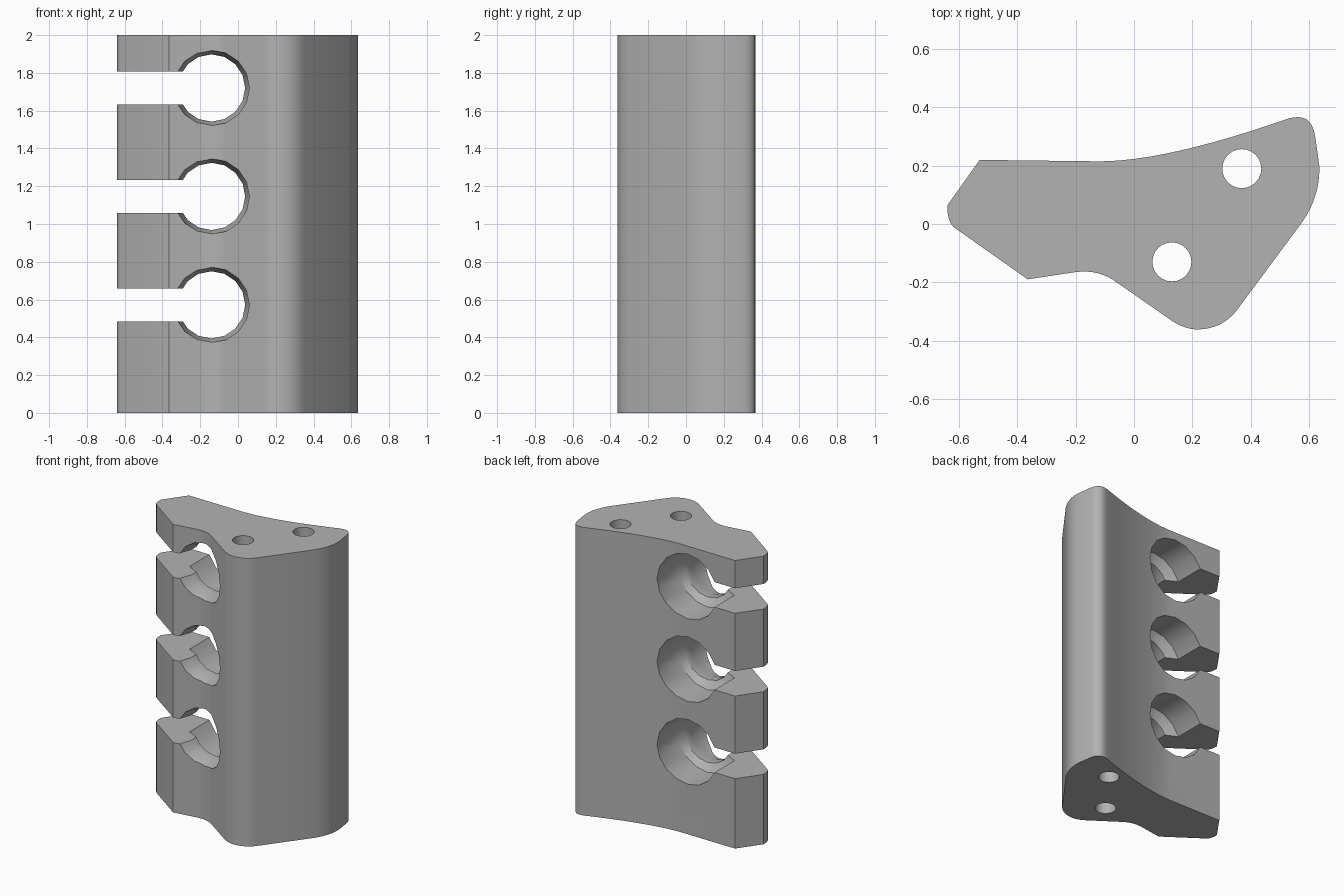
import bpy, bmesh, math
from mathutils import Vector

if "Cube" in bpy.data.objects:
    bpy.data.objects.remove(bpy.data.objects["Cube"])

grey = bpy.data.materials.new("plain_grey")
grey.use_nodes = True
colour = (0.45, 0.45, 0.45, 1)
grey.diffuse_color = colour
grey.node_tree.nodes["Principled BSDF"].inputs["Base Color"].default_value = colour


def loft(name, rings):
    """Skin a stack of equal closed rings and cap both ends."""
    bm = bmesh.new()
    loops = [[bm.verts.new(p) for p in ring] for ring in rings]
    n = len(loops[0])
    for a, b in zip(loops, loops[1:]):
        for i in range(n):
            j = (i + 1) % n
            bm.faces.new((a[i], a[j], b[j], b[i]))
    bm.faces.new(loops[0])
    bm.faces.new(loops[-1])
    bmesh.ops.recalc_face_normals(bm, faces=bm.faces)
    mesh = bpy.data.meshes.new(name)
    bm.to_mesh(mesh)
    bm.free()
    mesh.materials.append(grey)
    obj = bpy.data.objects.new(name, mesh)
    bpy.context.collection.objects.link(obj)
    return obj


def curve(start, control, end, steps=8):
    a, b, c = Vector(start), Vector(control), Vector(end)
    ts = [i / steps for i in range(steps + 1)]
    return [a * (1 - t) ** 2 + b * 2 * t * (1 - t) + c * t * t for t in ts]


def circle(r, sides):
    return [(r * math.cos(math.tau * i / sides), r * math.sin(math.tau * i / sides))
            for i in range(sides)]


# Upright block outline: concave back, rounded ends, notched front
outline = [Vector((-0.53, 0.22))]
outline += curve((-0.12, 0.215), (0.11, 0.215), (0.53, 0.362), 12)
outline += curve((0.53, 0.362), (0.61, 0.385), (0.622, 0.30))[1:]
outline += curve((0.636, 0.20), (0.64, 0.10), (0.58, 0.01))
outline += curve((0.35, -0.30), (0.30, -0.36), (0.22, -0.362))
outline += curve((0.22, -0.362), (0.17, -0.362), (0.12, -0.325))[1:]
outline += curve((-0.06, -0.20), (-0.12, -0.155), (-0.20, -0.165))
outline += [Vector((-0.365, -0.19))]
outline += curve((-0.62, -0.01), (-0.642, 0.01), (-0.64, 0.065), 4)
body = loft("clip_block", [[(p.x, p.y, z) for p in outline] for z in (0, 2)])

cutters = []

# Vertical screw holes
for x, y in ((0.37, 0.19), (0.13, -0.13)):
    cutters.append(loft("screw_hole_cutter",
                        [[(x + u, y + v, z) for u, v in circle(0.067, 24)]
                         for z in (-0.1, 2.1)]))

# Stepped bores, narrow in the middle, each with an open side slot
bore = [(0.45, -0.165, 0.225), (0.0, -0.165, 0.225), (-0.04, -0.14, 0.178),
        (-0.10, -0.14, 0.178), (-0.17, -0.14, 0.2), (-0.45, -0.14, 0.2)]
for k in range(3):
    z = 0.572 + 0.574 * k
    cutters.append(loft("bore_cutter",
                        [[(x + u, y, z + v) for u, v in circle(r, 16)]
                         for y, x, r in bore]))
    cutters.append(loft("slot_cutter",
                        [[(x, y, z + h) for x, h in
                          ((-0.8, -0.087), (-0.2, -0.087), (-0.2, 0.087), (-0.8, 0.087))]
                         for y in (-0.5, 0.5)]))

for cutter in cutters:
    cutter.hide_render = True
    mod = body.modifiers.new("cut", 'BOOLEAN')
    mod.operation = 'DIFFERENCE'
    mod.solver = 'EXACT'
    mod.object = cutter

# Apply the cuts and tidy away the cutters
bpy.ops.object.select_all(action='DESELECT')
bpy.context.view_layer.objects.active = body
body.select_set(True)
for mod in list(body.modifiers):
    bpy.ops.object.modifier_apply(modifier=mod.name)
for cutter in cutters:
    bpy.data.objects.remove(cutter)
bpy.ops.object.shade_smooth_by_angle(angle=math.radians(30))
